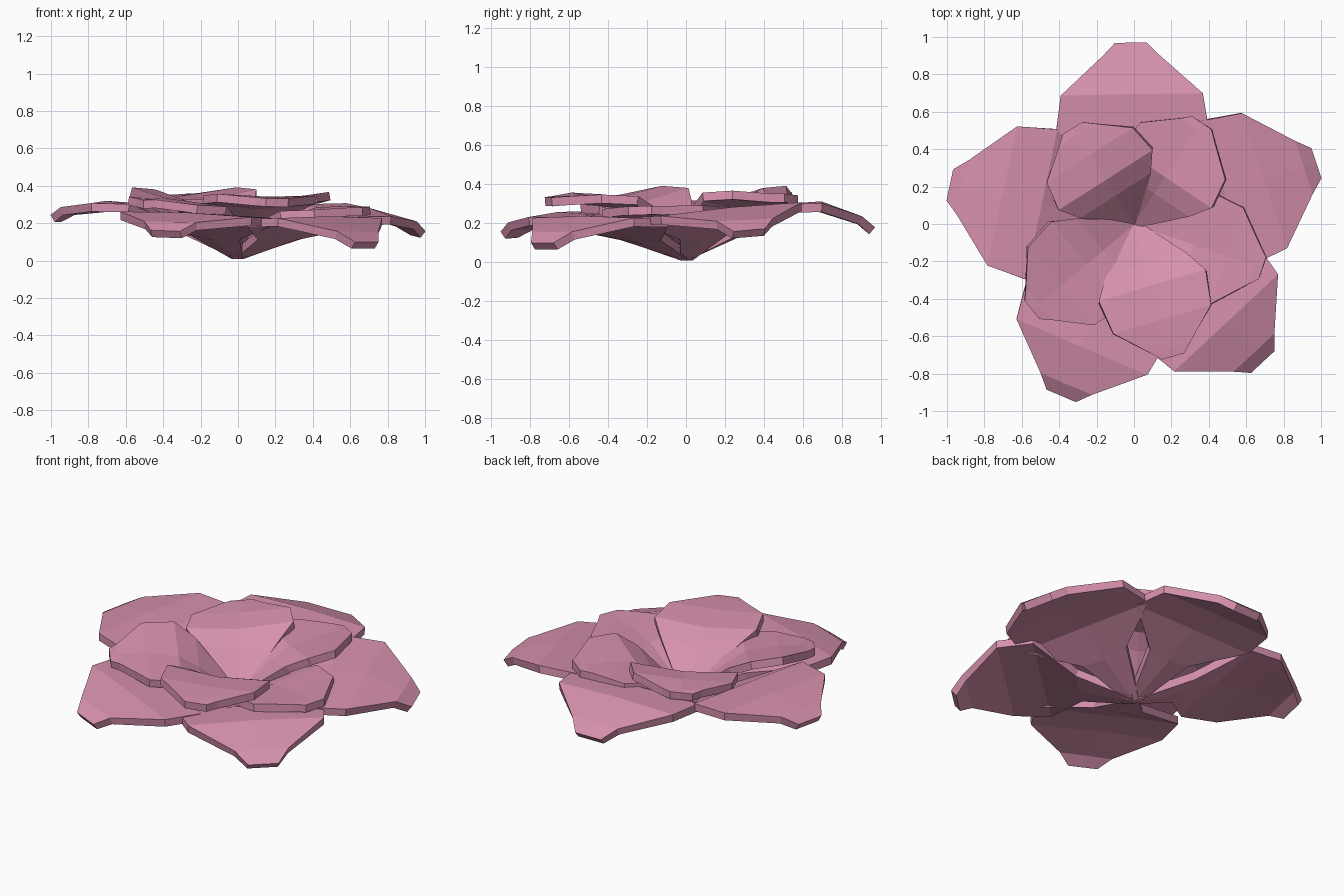
import bpy, bmesh, math

if "Cube" in bpy.data.objects:
    bpy.data.objects.remove(bpy.data.objects["Cube"])

pink = bpy.data.materials.new("petal_pink")
pink.diffuse_color = (0.67, 0.28, 0.42, 1)
pink.use_nodes = True
pink.node_tree.nodes["Principled BSDF"].inputs["Base Color"].default_value = pink.diffuse_color


def petal(name, angle, length, width, tip_z, left_z, right_z, rows, bulge):
    """Cupped low-poly petal; rows = (length fraction, half width, height fraction, cup depth)."""
    bm = bmesh.new()
    a = math.radians(angle)
    c, s = math.cos(a), math.sin(a)

    def vert(u, v, z):
        return bm.verts.new((u * c - v * s, u * s + v * c, z))

    grid = []
    mid_z = (left_z + right_z) / 2
    for f, w, h, cup in rows:
        u, v = f * length, w * width
        base = 0.03
        zl = base + (left_z - base) * h
        zr = base + (right_z - base) * h
        zm = base + (mid_z - base) * h - cup
        grid.append([vert(u, v, zl), vert(u, 0, zm), vert(u, -v, zr)])
    # blunt tip, bending down more steeply at its very end
    skew = (left_z - right_z) * 0.1
    for f, w in ((0.93, 0.15), (0.995, 0.085)):
        k = (1 - f) / 0.28
        z = tip_z + (mid_z - tip_z) * k + (bulge if f < 0.95 else 0)
        u, v = f * length, w * width
        grid.append([vert(u, v, z + skew), vert(u, 0, z), vert(u, -v, z - skew)])
    for r0, r1 in zip(grid, grid[1:]):
        for i in range(2):
            bm.faces.new((r0[i], r0[i + 1], r1[i + 1], r1[i]))
    bmesh.ops.recalc_face_normals(bm, faces=bm.faces)
    if sum(f.normal.z for f in bm.faces) < 0:
        bmesh.ops.reverse_faces(bm, faces=bm.faces)
    me = bpy.data.meshes.new(name)
    bm.to_mesh(me)
    bm.free()
    me.materials.append(pink)
    ob = bpy.data.objects.new(name, me)
    bpy.context.collection.objects.link(ob)
    mod = ob.modifiers.new("thickness", 'SOLIDIFY')
    mod.thickness = 0.045
    mod.offset = 0
    return ob


# Outer ring: wide petals that droop at the tip
outer_rows = [(0.0, 0.03, 0.0, 0.0), (0.3, 0.14, 0.58, 0.015),
              (0.51, 0.41, 0.98, 0.0), (0.72, 0.38, 1.0, -0.01)]
outer = [  # angle, length, tip, left, right heights
    (91, 0.96, 0.16, 0.28, 0.28),
    (18.5, 1.02, 0.145, 0.285, 0.215),
    (-47, 1.00, 0.08, 0.205, 0.205),
    (-113, 0.99, 0.14, 0.21, 0.24),
    (168, 1.00, 0.225, 0.285, 0.29),
]
for i, (ang, ln, tz, lz, rz) in enumerate(outer):
    petal(f"outer_petal_{i + 1}", ang, ln, 1.0, tz, lz, rz, outer_rows, 0.025)

# Inner ring: smaller cupped petals, each lying over its neighbour
inner_rows = [(0.0, 0.03, 0.05, 0.0), (0.32, 0.31, 0.78, 0.04),
              (0.47, 0.41, 0.97, 0.025), (0.72, 0.375, 1.0, 0.01)]
inner = [
    (122.5, 0.61, 0.33, 0.315, 0.37),
    (56, 0.655, 0.325, 0.30, 0.345),
    (-19, 0.73, 0.265, 0.27, 0.25),
    (-73.5, 0.74, 0.31, 0.325, 0.335),
    (-140, 0.715, 0.31, 0.275, 0.37),
]
for i, (ang, ln, tz, lz, rz) in enumerate(inner):
    petal(f"inner_petal_{i + 1}", ang, ln, 0.73, tz, lz, rz, inner_rows, 0.0)
